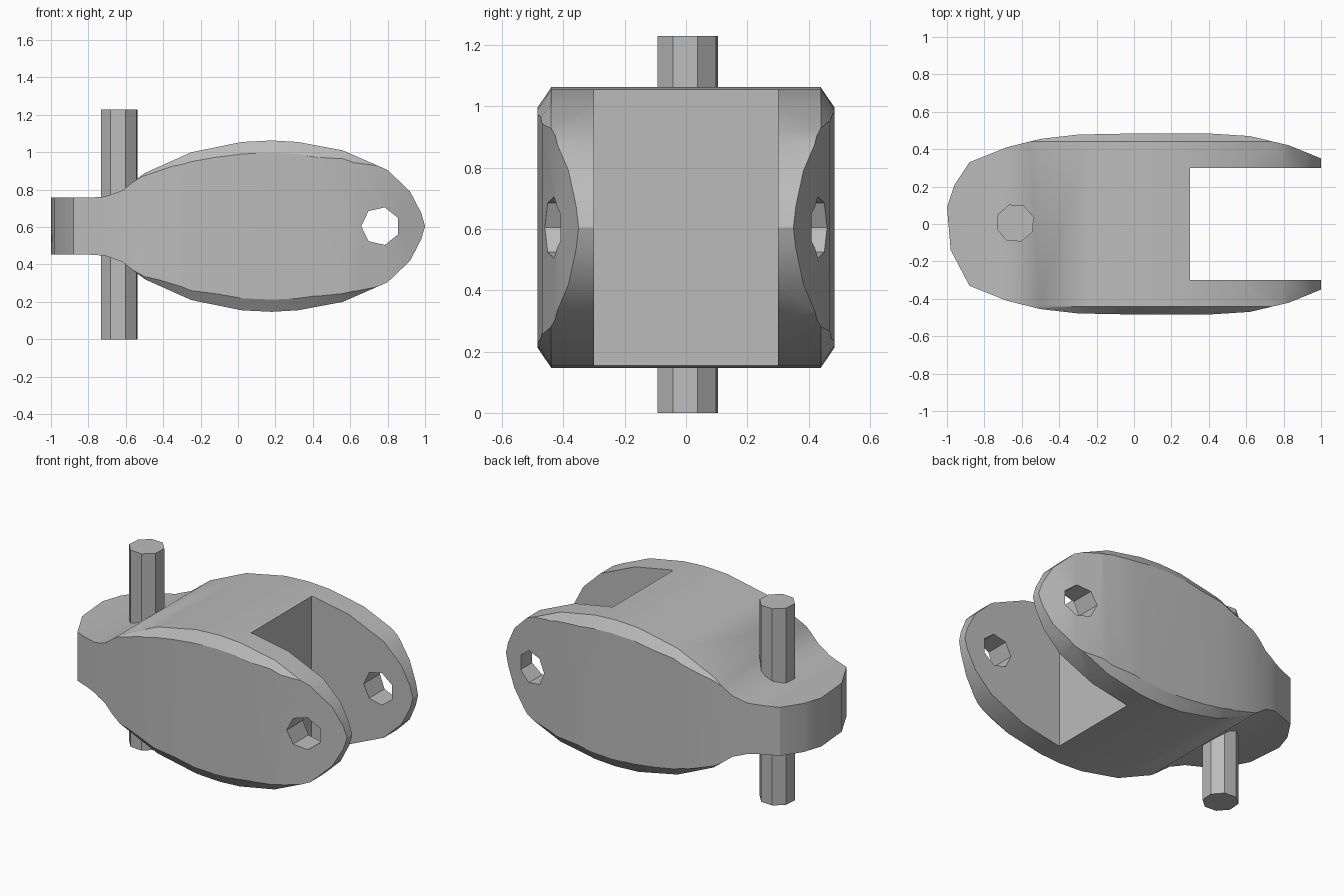
import bpy, bmesh, math
from mathutils import Vector

if "Cube" in bpy.data.objects:
    bpy.data.objects.remove(bpy.data.objects["Cube"], do_unlink=True)

grey = bpy.data.materials.new("plain grey")
grey.use_nodes = True
grey.diffuse_color = (0.5, 0.5, 0.5, 1)
grey.node_tree.nodes["Principled BSDF"].inputs["Base Color"].default_value = (0.5, 0.5, 0.5, 1)

MID = 0.605  # height of the centre line


def loft(name, rings):
    """Closed solid through matching rings of points."""
    bm = bmesh.new()
    loops = [[bm.verts.new(p) for p in ring] for ring in rings]
    n = len(loops[0])
    for a, b in zip(loops, loops[1:]):
        for i in range(n):
            j = (i + 1) % n
            bm.faces.new((a[i], a[j], b[j], b[i]))
    bm.faces.new(loops[0])
    bm.faces.new(loops[-1])
    bmesh.ops.recalc_face_normals(bm, faces=bm.faces)
    mesh = bpy.data.meshes.new(name)
    bm.to_mesh(mesh)
    bm.free()
    mesh.materials.append(grey)
    ob = bpy.data.objects.new(name, mesh)
    bpy.context.collection.objects.link(ob)
    return ob


def rod(name, centre, axis, radius, sides, start, low, high):
    """Polygonal rod along axis 'Y' or 'Z'."""
    def ring(t):
        pts = []
        for i in range(sides):
            a = start + i * math.tau / sides
            u, v = radius * math.cos(a), radius * math.sin(a)
            offset = (u, t, v) if axis == "Y" else (u, v, t)
            pts.append(Vector(centre) + Vector(offset))
        return pts
    return loft(name, [ring(low), ring(high)])


def combine(target, tool, operation):
    """Apply a boolean and discard the tool."""
    tool.hide_render = True
    mod = target.modifiers.new("cut", "BOOLEAN")
    mod.operation, mod.object, mod.solver = operation, tool, "EXACT"
    bpy.context.view_layer.update()
    graph = bpy.context.evaluated_depsgraph_get()
    mesh = bpy.data.meshes.new_from_object(target.evaluated_get(graph))
    target.modifiers.clear()
    target.data = mesh
    bpy.data.objects.remove(tool, do_unlink=True)


# Side outline as half heights, mirrored about the centre line
half = [(-1.05, .152), (-.8, .152), (-.71, .158), (-.62, .19), (-.5, .283),
        (-.25, .395), (.02, .45), (.18, .458), (.32, .45), (.56, .405),
        (.8, .3), (.92, .185), (.98, .07)]
outline = half + [(1.0, 0)] + [(x, -h) for x, h in reversed(half)]

# Body thickness, narrowing past the rim to give chamfered edges
body = loft("clevis_body", [
    [(x, y, MID + h * s) for x, h in outline]
    for y, s in ((-.52, .74), (-.44, 1), (.44, 1), (.52, .74))])

# Plan outline trims the body to its rounded shape from above
plan_half = [(-.88, .33), (-.68, .41), (-.5, .455), (-.3, .478), (0, .484),
             (.4, .484), (.62, .47), (.83, .42), (1.05, .33)]
plan = [(-.98, -.14), (-1, .09), (-.96, .21)] + plan_half
plan += [(x, -y) for x, y in reversed(plan_half)]
trim = loft("plan_trim", [[(x, y, z) for x, y in plan] for z in (-.2, 1.5)])
combine(body, trim, "INTERSECT")

# Slot between the two arms
slot = loft("slot_cutter", [
    [(.3, -.3, z), (1.3, -.3, z), (1.3, .3, z), (.3, .3, z)] for z in (-.2, 1.5)])
combine(body, slot, "DIFFERENCE")

# Cross hole through both arms
hole = rod("hole_cutter", (.762, 0, MID), "Y", .103, 7, math.pi / 7, -1, 1)
combine(body, hole, "DIFFERENCE")

# Upright pin through the tongue
pin = rod("pin", (-.635, .005, 0), "Z", .104, 8, .32, 0, 1.23)

for ob in (body, pin):
    bpy.ops.object.select_all(action="DESELECT")
    ob.select_set(True)
    bpy.context.view_layer.objects.active = ob
    bpy.ops.object.shade_smooth_by_angle(angle=math.radians(30))
